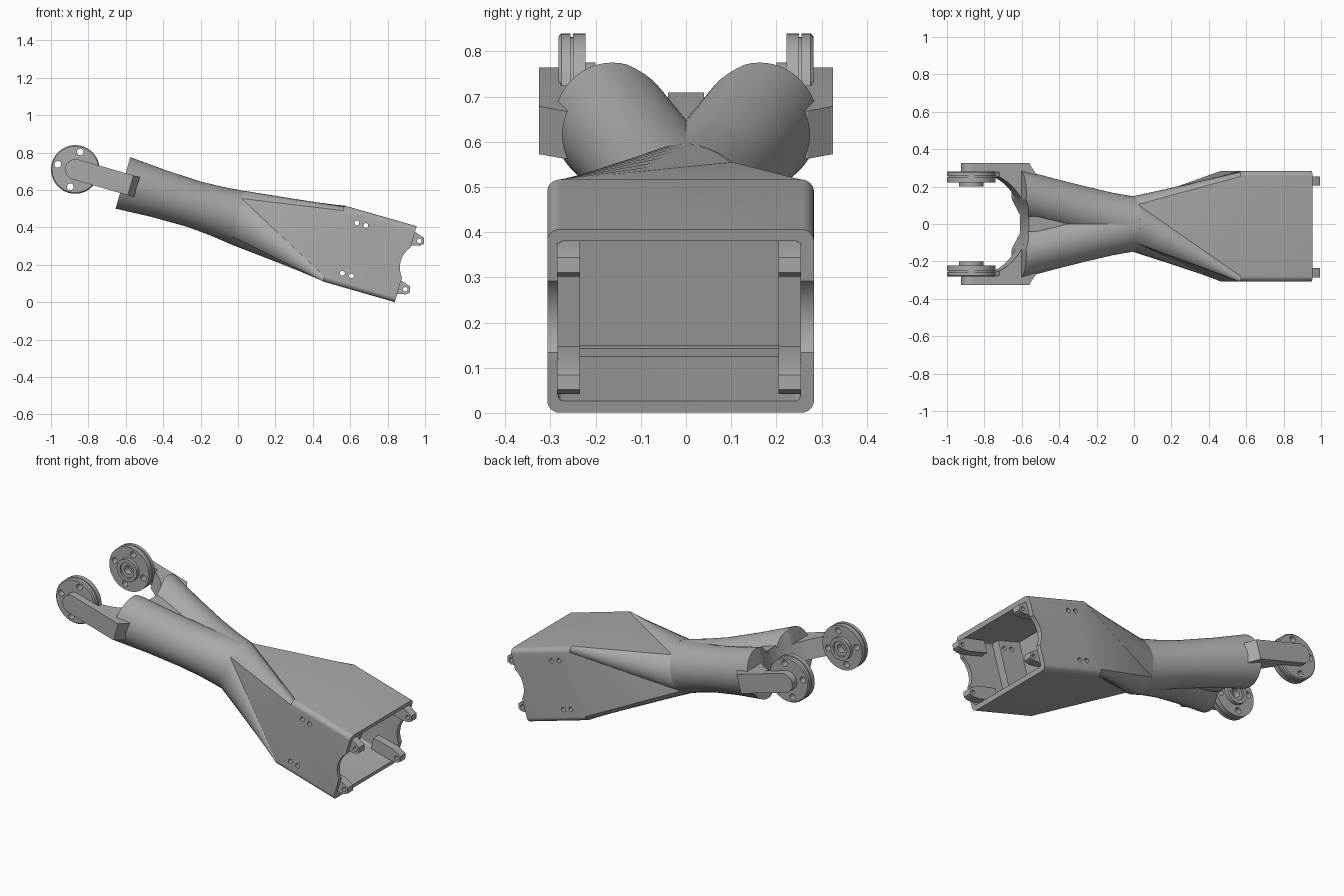
import bpy, bmesh
from math import sin, cos, radians, pi
from mathutils import Matrix

if "Cube" in bpy.data.objects:
    bpy.data.objects.remove(bpy.data.objects["Cube"])

# The whole part is laid out straight along u, then tilted
TILT = Matrix.Translation((0, 0, 0.45)) @ Matrix.Rotation(radians(16), 4, "Y")

grey = bpy.data.materials.new("plain grey")
grey.use_nodes = True
grey.diffuse_color = (0.4, 0.4, 0.4, 1)
grey.node_tree.nodes["Principled BSDF"].inputs["Base Color"].default_value = (0.4, 0.4, 0.4, 1)


def loft(name, rings):
    """Skin a row of equal-length rings and cap both ends."""
    bm = bmesh.new()
    rows = [[bm.verts.new(p) for p in ring] for ring in rings]
    n = len(rows[0])
    for a, b in zip(rows, rows[1:]):
        for i in range(n):
            j = (i + 1) % n
            bm.faces.new((a[i], a[j], b[j], b[i]))
    bm.faces.new(rows[0])
    bm.faces.new(rows[-1])
    bmesh.ops.remove_doubles(bm, verts=bm.verts, dist=1e-5)
    bmesh.ops.recalc_face_normals(bm, faces=bm.faces)
    mesh = bpy.data.meshes.new(name)
    bm.to_mesh(mesh)
    bm.free()
    mesh.transform(TILT)
    mesh.materials.append(grey)
    ob = bpy.data.objects.new(name, mesh)
    bpy.context.collection.objects.link(ob)
    return ob


def lathe(name, u, w, profile, n=48):
    """Turn (y, radius) pairs about an axle running along y."""
    return loft(name, [[(u + r * cos(2 * pi * i / n), y, w + r * sin(2 * pi * i / n))
                        for i in range(n)] for y, r in profile])


def side_prism(name, outline, y0, y1):
    return loft(name, [[(u, y, w) for u, w in outline] for y in (y0, y1)])


def box(name, u0, u1, y0, y1, w0, w1):
    return side_prism(name, [(u0, w0), (u1, w0), (u1, w1), (u0, w1)], y0, y1)


def oval(u, cy, cw, ry, rw, n=48):
    return [(u, cy + ry * cos(2 * pi * i / n), cw + rw * sin(2 * pi * i / n)) for i in range(n)]


def corner_steps(turn=0):
    for corner in range(4):
        for j in range(12):
            yield corner, radians(90 * corner + 90 * j / 11 + turn)


def rounded_rect(u, cy, cw, hy, hw, r):
    signs = [(1, 1), (-1, 1), (-1, -1), (1, -1)]
    return [(u, cy + signs[k][0] * (hy - r) + r * cos(a), cw + signs[k][1] * (hw - r) + r * sin(a))
            for k, a in corner_steps()]


def cut(target, cutters):
    for c in cutters:
        m = target.modifiers.new("cut", "BOOLEAN")
        m.operation, m.solver, m.object = "DIFFERENCE", "EXACT", c
    bpy.context.view_layer.update()
    dg = bpy.context.evaluated_depsgraph_get()
    mesh = bpy.data.meshes.new_from_object(target.evaluated_get(dg))
    target.modifiers.clear()
    target.data = mesh


def discard(cutters):
    for c in cutters:
        bpy.data.objects.remove(c)


# Box end, twisting down to a round waist
waist = [(-0.01, 0.147 * cos(a), 0.002 + 0.147 * sin(a)) for _, a in corner_steps(-45)]
housing = loft("housing", [waist] + [rounded_rect(u, -0.012, 0.01, 0.295, 0.211, 0.028)
                                     for u in (0.53, 0.93)])
cavity = loft("cavity_cutter", [rounded_rect(u, -0.015, 0.01, 0.268, 0.184, 0.012)
                                for u in (0.55, 1.1)])
scoop = lathe("edge_cutter", 1.03, 0.02, [(-0.5, 0.13), (0.5, 0.13)])
bolts = [lathe("bolt_cutter", u, w, [(-0.5, 0.013), (0.5, 0.013)], 16)
         for u in (0.618, 0.668) for w in (0.15, -0.13)]
cut(housing, [cavity, scoop] + bolts)

# Ribs and hinge lugs inside the box
for side, y0, y1 in (("right", -0.285, -0.235), ("left", 0.205, 0.255)):
    rib = box(side + "_rib", 0.545, 0.7, y0, y1, -0.176, 0.196)
    cut(rib, bolts)
    for level, c in (("upper", 0.15), ("lower", -0.12)):
        outline = [(0.8, c - 0.035), (0.8, c + 0.035), (0.93, c + 0.04),
                   (0.985, c + 0.022), (0.993, c - 0.01), (0.975, c - 0.025), (0.93, c - 0.035)]
        lug = side_prism(f"{side}_{level}_lug", outline, y0, y1)
        pin = lathe("pin_cutter", 0.965, c, [(-0.5, 0.012), (0.5, 0.012)], 16)
        cut(lug, [pin])
        discard([pin])
box("floor_bar", 0.545, 0.575, -0.24, 0.21, -0.176, -0.155)
discard([cavity, scoop] + bolts)

# Twin barrels spreading from the waist, hollowed by one upright round cut
yoke = loft("yoke_cutter", [[(-0.89 + 0.28 * cos(2 * pi * i / 64), 0.28 * sin(2 * pi * i / 64), w)
                             for i in range(64)] for w in (-0.4, 0.4)])
for s, side in ((1, "left"), (-1, "right")):
    barrel = loft(side + "_barrel", [oval(0, 0, 0.002, 0.147, 0.147),
                                     oval(-0.12, s * 0.028, 0.004, 0.139, 0.134),
                                     oval(-0.25, s * 0.062, 0.006, 0.134, 0.126),
                                     oval(-0.45, s * 0.113, 0.009, 0.131, 0.131),
                                     oval(-0.643, s * 0.163, 0.011, 0.13, 0.143)])
    cut(barrel, [yoke])
web = box("barrel_web", -0.63, -0.02, -0.04, 0.04, -0.08, 0.094)
cut(web, [yoke])
discard([yoke])

# Arms with curved roots, and a bolted disc on each
U, W = -0.908, 0.01
for s, side in ((1, "left"), (-1, "right")):
    curve = [(-0.89 + 0.28 * cos(radians(a)), 0.28 * sin(radians(a))) for a in range(8, 67, 4)]
    outline = curve + [(-0.77, 0.322), (-0.6, 0.322), (-0.565, 0.27), (-0.565, 0.04)]
    loft(side + "_arm_root", [[(u, s * y, w) for u, y in outline] for w in (W - 0.055, W + 0.055)])
    tip = [(U + 0.055 * cos(radians(a)), W + 0.055 * sin(radians(a))) for a in range(90, 271, 10)]
    side_prism(side + "_arm", tip + [(-0.6, W - 0.055), (-0.6, W + 0.055)], s * 0.278, s * 0.325)

    profile = [(0.282, 0.124), (0.276, 0.13), (0.256, 0.13), (0.256, 0.122), (0.25, 0.122),
               (0.25, 0.13), (0.222, 0.13), (0.222, 0.066), (0.2, 0.066), (0.2, 0.045),
               (0.212, 0.045), (0.212, 0.025), (0.25, 0.025)]
    disc = lathe(side + "_disc", U, W, [(s * y, r) for y, r in profile])
    holes = [lathe("hole_cutter", U + 0.097 * cos(k * pi / 2), W + 0.097 * sin(k * pi / 2),
                   [(-0.5, 0.018), (0.5, 0.018)], 16) for k in range(4)]
    cut(disc, holes)
    discard(holes)

# Smooth curved skins, keep sharp edges
bpy.ops.object.select_all(action="DESELECT")
for ob in bpy.context.collection.objects:
    if ob.type == "MESH" and grey.name in ob.data.materials:
        ob.select_set(True)
        bpy.context.view_layer.objects.active = ob
bpy.ops.object.shade_smooth_by_angle(angle=radians(30))
